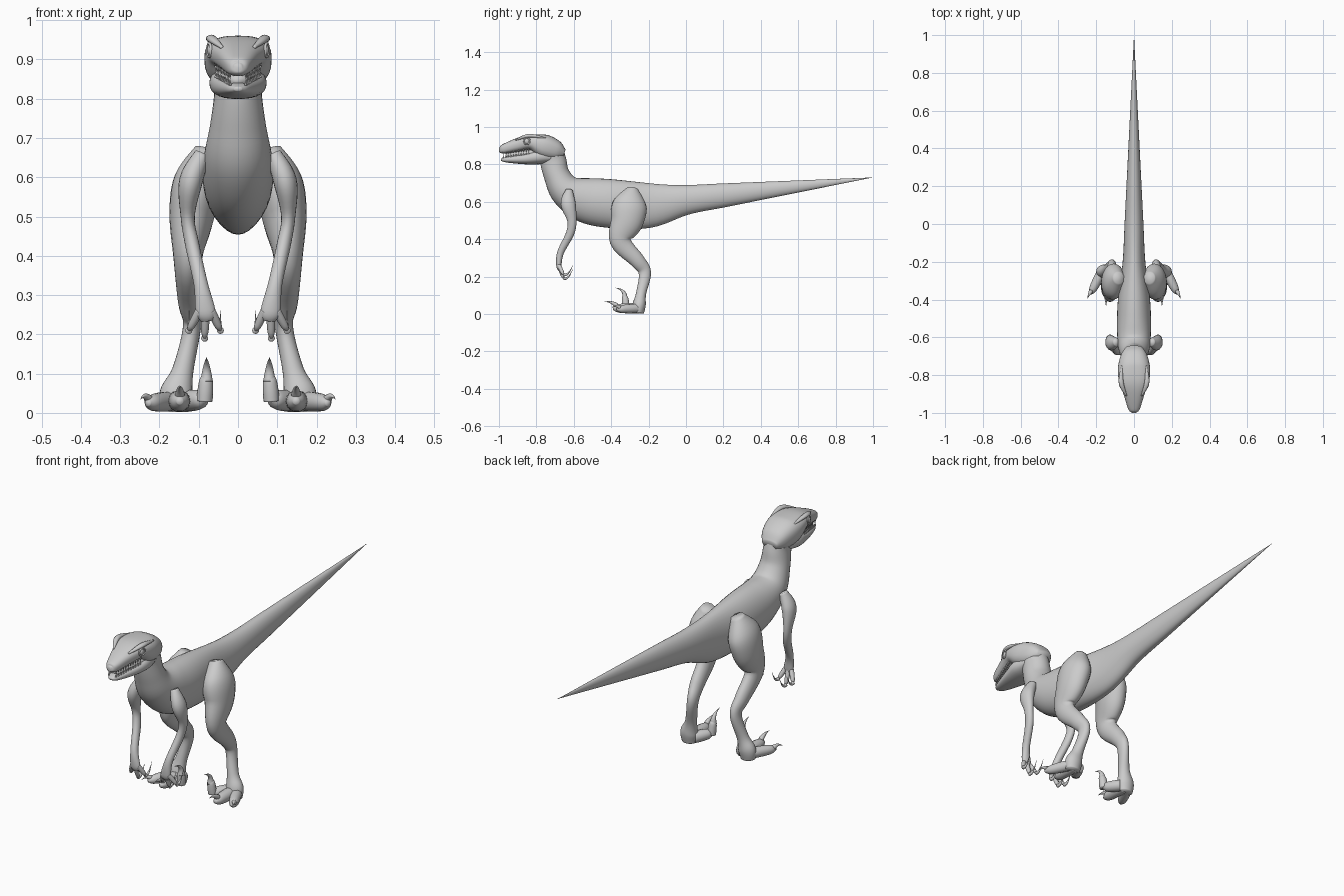
import bpy, bmesh, math
from mathutils import Vector

default_cube = bpy.data.objects.get("Cube")
if default_cube:
    bpy.data.objects.remove(default_cube, do_unlink=True)

skin = bpy.data.materials.new("grey_skin")
skin.use_nodes = True
grey = (.6, .6, .6, 1)
skin.diffuse_color = grey
skin.node_tree.nodes["Principled BSDF"].inputs["Base Color"].default_value = grey


def finish(name, bm, smooth=True):
    bmesh.ops.recalc_face_normals(bm, faces=bm.faces[:])
    mesh = bpy.data.meshes.new(name)
    bm.to_mesh(mesh)
    bm.free()
    mesh.materials.append(skin)
    for polygon in mesh.polygons:
        polygon.use_smooth = smooth
    bpy.context.collection.objects.link(bpy.data.objects.new(name, mesh))


def spline(rows, steps):
    """Smooth curve through stations of (x, y, z, half width, half depth)."""
    last = len(rows) - 1
    points = []
    for i in range(last):
        before, start = Vector(rows[max(i - 1, 0)]), Vector(rows[i])
        end, after = Vector(rows[i + 1]), Vector(rows[min(i + 2, last)])
        leave, arrive = (end - before) / 2, (after - start) / 2
        for step in range(steps):
            t = step / steps
            ease = t * t * (3 - 2 * t)
            points.append(start.lerp(end, ease) + leave * t * (1 - t) ** 2
                          - arrive * t * t * (1 - t))
    return points + [Vector(rows[last])]


def bulge(value, power):
    return math.copysign(abs(value) ** (2 / power), value)


def loft(name, rows, side=1, sides=20, steps=6, power=2):
    """Skin superellipse rings along a path; a side of -1 mirrors it in x."""
    points = spline([(row[0] * side, *row[1:]) for row in rows], steps)
    centres = [Vector(point[:3]) for point in points]
    bm = bmesh.new()
    rings = []
    for i, centre in enumerate(centres):
        following = centres[min(i + 1, len(centres) - 1)]
        tangent = (following - centres[max(i - 1, 0)]).normalized()
        across = Vector((1, 0, 0))
        across = (across - tangent * across.dot(tangent)).normalized()
        up = tangent.cross(across)
        width, depth = (max(radius, .001) for radius in points[i][3:])
        ring = []
        for k in range(sides):
            angle = math.tau * k / sides
            ring.append(bm.verts.new(
                centre + across * width * bulge(math.cos(angle), power)
                + up * depth * bulge(math.sin(angle), power)))
        rings.append(ring)
    for ring, following in zip(rings, rings[1:]):
        for k in range(sides):
            bm.faces.new((ring[k - 1], ring[k], following[k], following[k - 1]))
    bm.faces.new(rings[0])
    bm.faces.new(rings[-1])
    finish(name, bm)


def profile(rows):
    """Turn (y, top, bottom, half width) into centred stations."""
    return [(0, y, (top + bottom) / 2, width, (top - bottom) / 2)
            for y, top, bottom, width in rows]


def digit(name, root, tip, radius, side):
    """A straight finger or toe with a rounded tip."""
    rows = []
    for t in (0, .4, .8, 1):
        thick = radius * (1 - .7 * t ** 6)
        rows.append((*Vector(root).lerp(Vector(tip), t), thick, thick))
    loft(name, rows, side, sides=14)


def claw(name, root, reach, bend, radius, side):
    """A curved spike that tapers to a point."""
    rows = []
    for t in (0, .25, .5, .75, 1):
        thick = radius * (1 - t)
        rows.append((*(Vector(root) + Vector(reach) * t + Vector(bend) * t * t), thick, thick))
    loft(name, rows, side, sides=12, steps=3)


# Tail, torso and neck in one sweep
tail = [(0, y, .61 + .12 * y, .05 * (1 - y), .08 * (1 - y)) for y in (1, .8, .6, .4, .2, 0)]
loft("body", tail + [
    (0, -.2, .58, .06, .12), (0, -.4, .59, .085, .13), (0, -.54, .61, .09, .12),
    (0, -.64, .66, .085, .09), (0, -.69, .74, .07, .07), (0, -.71, .82, .06, .07),
    (0, -.72, .88, .06, .06), (0, -.73, .93, .02, .03)], sides=32)

# Head: skull, lower jaw and the mouth lining between them
loft("skull", profile([
    (-1, .89, .87, .01), (-.98, .905, .857, .03), (-.9, .94, .867, .056),
    (-.83, .96, .875, .08), (-.76, .96, .83, .085), (-.69, .925, .82, .067),
    (-.65, .88, .84, .04)]), sides=32, power=2.5)
loft("lower_jaw", profile([
    (-.99, .83, .82, .01), (-.96, .84, .81, .03), (-.86, .86, .8, .06),
    (-.79, .88, .8, .073), (-.72, .87, .81, .06)]), sides=28, power=2.4)
loft("mouth_lining", profile([(-.96, .86, .83, .02), (-.79, .89, .84, .065)]))

for side, label in ((1, "left"), (-1, "right")):
    # Brow ridge, eye and eyelid
    loft(f"{label}_brow", [
        (.04, -.91, .93, .004, .004), (.068, -.84, .953, .013, .01),
        (.064, -.75, .94, .004, .004)], side)
    bm = bmesh.new()
    bmesh.ops.create_uvsphere(bm, u_segments=16, v_segments=10, radius=.015)
    bmesh.ops.scale(bm, vec=(.6, 1, 1), verts=bm.verts)
    bmesh.ops.translate(bm, vec=(side * .07, -.85, .924), verts=bm.verts)
    finish(f"{label}_eye", bm)
    bpy.ops.mesh.primitive_torus_add(
        major_radius=.017, minor_radius=.004, major_segments=20, minor_segments=8,
        location=(side * .073, -.85, .924), rotation=(0, math.pi / 2, side * -.25))
    eyelid = bpy.context.object
    eyelid.name = f"{label}_eyelid"
    eyelid.data.materials.append(skin)
    bpy.ops.object.shade_smooth()

    # Upper and lower rows of teeth
    bm = bmesh.new()
    count = 11
    for i in range(count):
        t = i / count
        for flip, height in ((-1, .857), (1, .842)):
            tooth = bmesh.ops.create_cone(bm, segments=6, radius1=.0045, radius2=0,
                                          depth=.016, cap_ends=True)["verts"]
            bmesh.ops.scale(bm, vec=(1, 1, flip), verts=tooth)
            bmesh.ops.translate(bm, verts=tooth, vec=(
                side * (.02 + .04 * t), -.977 + .15 * t, height + .022 * t))
    finish(f"{label}_teeth", bm, smooth=False)

    # Arm from shoulder to palm
    loft(f"{label}_arm", [
        (.09, -.625, .66, .02, .02), (.12, -.63, .59, .03, .04), (.128, -.61, .5, .018, .025),
        (.117, -.62, .43, .018, .022), (.095, -.67, .33, .018, .018),
        (.083, -.68, .26, .025, .014), (.08, -.676, .235, .016, .008)], side)

    # Three curled fingers with claws
    for finger, spread in (("inner", -1), ("middle", 0), ("outer", 1)):
        root = (.083 + .015 * spread, -.68, .26)
        tip = (.085 + .04 * spread, -.655, .19 + .02 * abs(spread))
        digit(f"{label}_{finger}_finger", root, tip, .011, side)
        claw(f"{label}_{finger}_finger_claw", tip, (0, .05, -.02), (0, 0, .07), .009, side)

    # Leg from hip through knee and hock to the sole
    loft(f"{label}_leg", [
        (.08, -.285, .67, .03, .03), (.103, -.3, .59, .06, .09), (.118, -.315, .5, .057, .088),
        (.128, -.35, .39, .036, .057), (.123, -.26, .285, .03, .04),
        (.117, -.22, .22, .023, .033), (.14, -.24, .11, .027, .027),
        (.157, -.25, .05, .042, .035), (.16, -.255, .005, .036, .03)], side, sides=24)

    # Two walking toes and the raised inner toe with its sickle claw
    digit(f"{label}_middle_toe", (.15, -.25, .03), (.148, -.39, .03), .028, side)
    claw(f"{label}_middle_claw", (.148, -.37, .045), (0, -.065, .05), (0, 0, -.03), .013, side)
    digit(f"{label}_outer_toe", (.17, -.25, .03), (.23, -.37, .025), .025, side)
    claw(f"{label}_outer_claw", (.228, -.355, .035), (.02, -.04, .03), (0, 0, -.03), .012, side)
    digit(f"{label}_inner_toe", (.13, -.25, .03), (.085, -.325, .035), .027, side)
    digit(f"{label}_raised_toe", (.085, -.32, .03), (.08, -.327, .1), .02, side)
    claw(f"{label}_sickle_claw", (.08, -.327, .08), (0, .01, .1), (0, -.06, -.04), .016, side)
